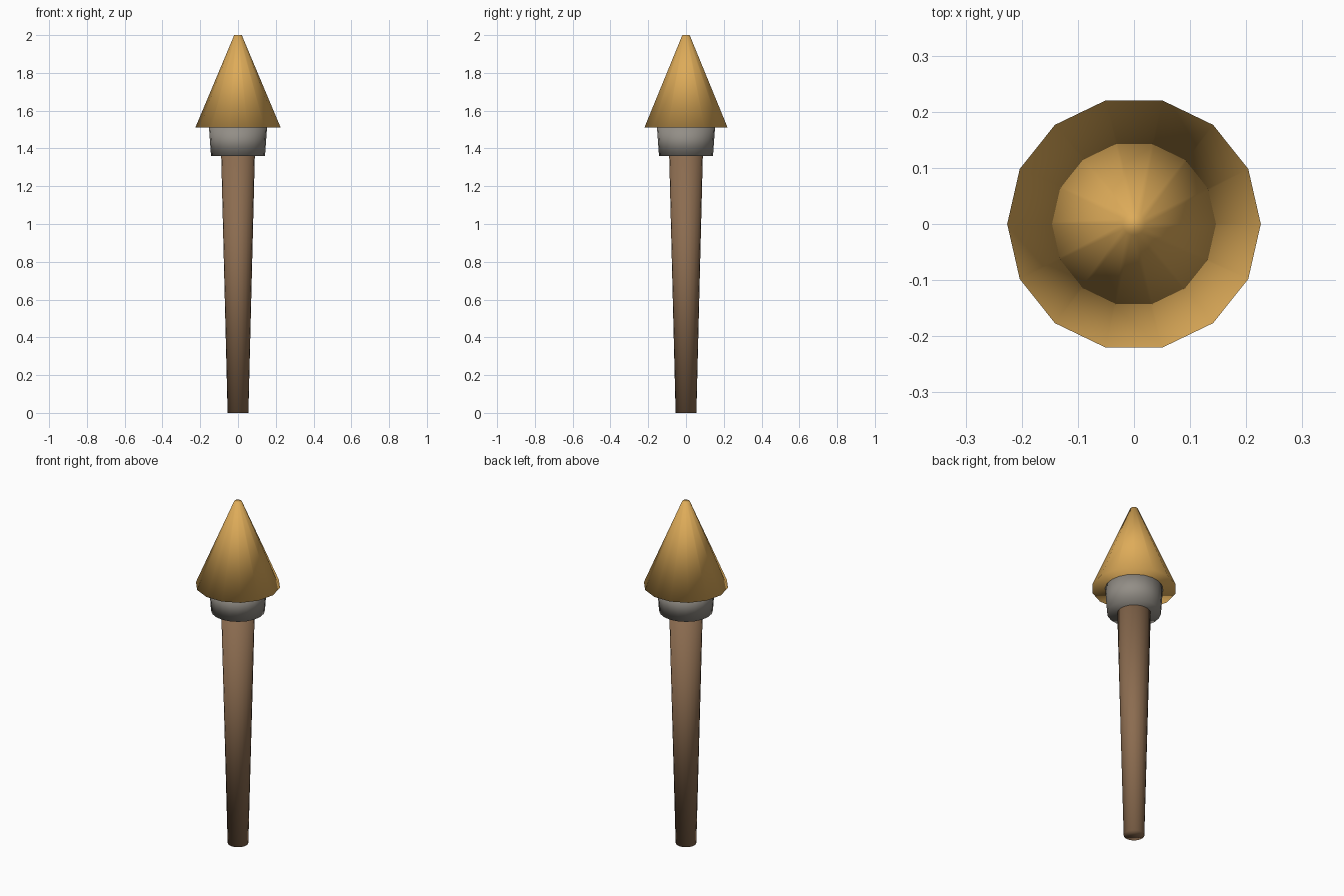
import bpy
import math

cube = bpy.data.objects.get("Cube")
if cube:
    bpy.data.objects.remove(cube, do_unlink=True)


def make_material(name, color):
    mat = bpy.data.materials.new(name)
    mat.use_nodes = True
    rgba = (*color, 1.0)
    mat.diffuse_color = rgba
    mat.node_tree.nodes["Principled BSDF"].inputs["Base Color"].default_value = rgba
    return mat


def tapered_part(name, sides, r_bottom, r_top, z_bottom, z_top, mat):
    """Closed, fully smooth-shaded tapered cylinder with a corner on the x axis."""
    bpy.ops.mesh.primitive_cone_add(
        vertices=sides, radius1=r_bottom, radius2=r_top,
        depth=z_top - z_bottom, end_fill_type='NGON',
        location=(0, 0, (z_bottom + z_top) / 2),
        rotation=(0, 0, math.pi / 2))
    obj = bpy.context.object
    obj.name = name
    obj.data.name = name
    obj.data.materials.append(mat)
    bpy.ops.object.shade_smooth()
    return obj


wood = make_material("brown wood", (0.26, 0.15, 0.08))
stone = make_material("grey metal", (0.29, 0.27, 0.24))
gold = make_material("warm gold", (0.73, 0.41, 0.10))

# Shaft, widening upward into the collar
tapered_part("shaft", 20, 0.055, 0.09, 0.0, 1.40, wood)
# Collar joining the shaft and the tip
tapered_part("collar", 20, 0.143, 0.154, 1.36, 1.515, stone)
# Faceted conical tip with a small blunt point
tapered_part("tip", 14, 0.226, 0.02, 1.51, 2.0, gold)
